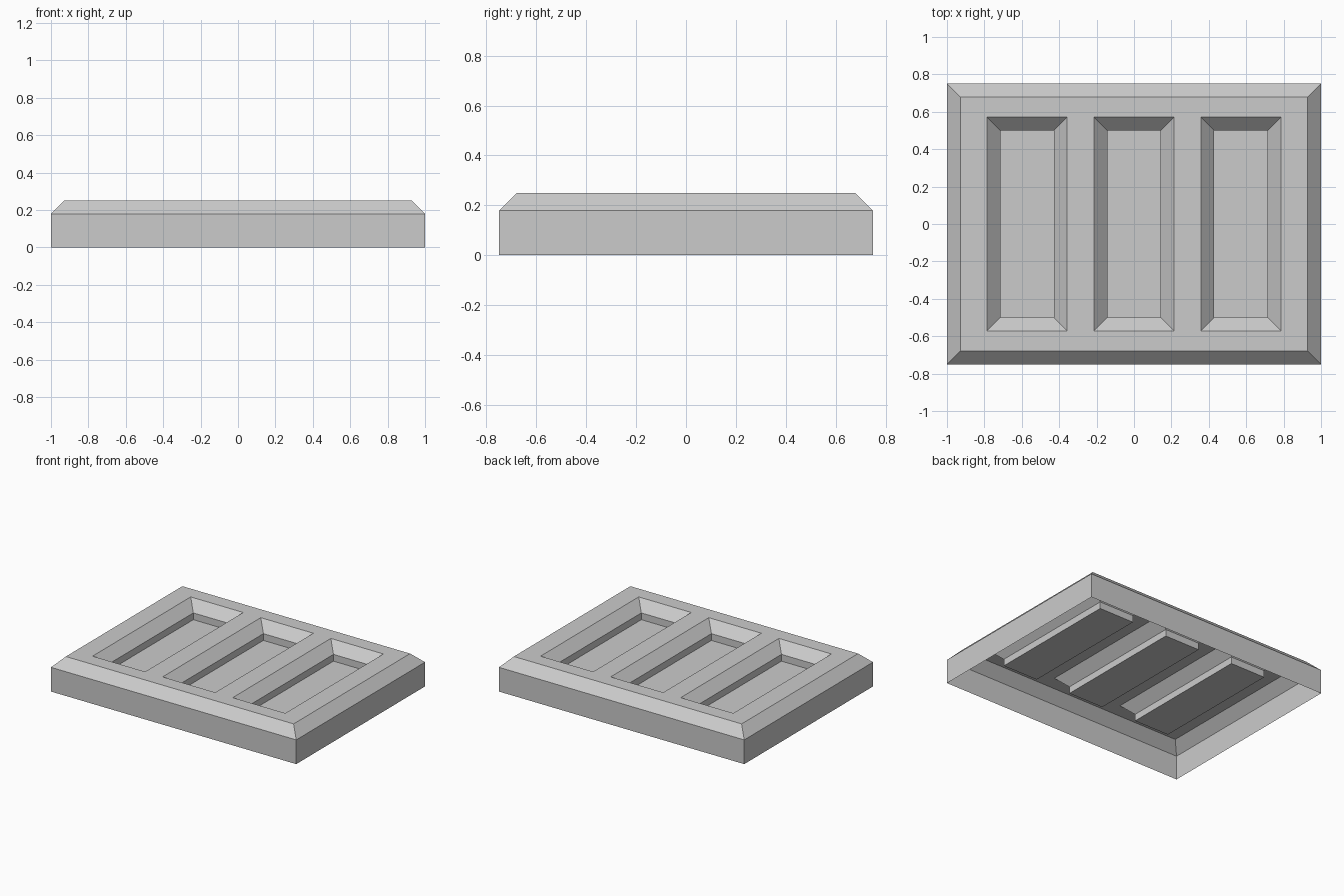
import bpy
import bmesh

if "Cube" in bpy.data.objects:
    bpy.data.objects.remove(bpy.data.objects["Cube"])

U = 1 / 14                                   # bevel width, the base module
HEIGHT = 3.5 * U
X_LINES = [-13, -11, -5, -3, 3, 5, 11, 13]   # replaced below by exact pit lines
X_LINES = [v * U for v in (-13, -11, -5, -3, 3, 5, 11, 13)]
PITCH, PIT_W = 8 * U, 6 * U                  # three pits, evenly spaced
X_LINES = [-13 * U] + [i * PITCH + s * PIT_W / 2 for i in (-1, 0, 1) for s in (-1, 1)] + [13 * U]
Y_LINES = [v * U for v in (-9.5, -8, 8, 9.5)]

bm = bmesh.new()

# Flat top, divided along the pit openings
grid = [[bm.verts.new((x, y, HEIGHT)) for y in Y_LINES] for x in X_LINES]
pits = []
for i in range(len(X_LINES) - 1):
    for j in range(len(Y_LINES) - 1):
        face = bm.faces.new((grid[i][j], grid[i + 1][j], grid[i + 1][j + 1], grid[i][j + 1]))
        if j == 1 and i % 2 == 1:
            pits.append(face)
bm.normal_update()


def extrude_rim(edges, drop, spread):
    """Extrude the open rim downward, pushing its sides outward by spread."""
    geom = bmesh.ops.extrude_edge_only(bm, edges=edges)["geom"]
    verts = [g for g in geom if isinstance(g, bmesh.types.BMVert)]
    half_x = max(v.co.x for v in verts)
    half_y = max(v.co.y for v in verts)
    for v in verts:
        if abs(v.co.x) > half_x - 1e-5:
            v.co.x += spread if v.co.x > 0 else -spread
        if abs(v.co.y) > half_y - 1e-5:
            v.co.y += spread if v.co.y > 0 else -spread
        v.co.z -= drop
    return [g for g in geom if isinstance(g, bmesh.types.BMEdge) and g.is_boundary]


# Outer bevel and upright walls, open underneath
rim = extrude_rim([e for e in bm.edges if e.is_boundary], U, U)
extrude_rim(rim, 2.5 * U, 0)

# Recessed pits: sloped sides, short upright walls, flat floor
bmesh.ops.inset_individual(bm, faces=pits, thickness=U, depth=-U, use_even_offset=True)
floors = bmesh.ops.extrude_discrete_faces(bm, faces=pits)["faces"]
for floor in floors:
    bmesh.ops.translate(bm, verts=floor.verts, vec=(0, 0, -0.7 * U))

bmesh.ops.recalc_face_normals(bm, faces=bm.faces)
mesh = bpy.data.meshes.new("recessed_panel")
bm.to_mesh(mesh)
bm.free()
panel = bpy.data.objects.new("recessed_panel", mesh)
bpy.context.collection.objects.link(panel)
